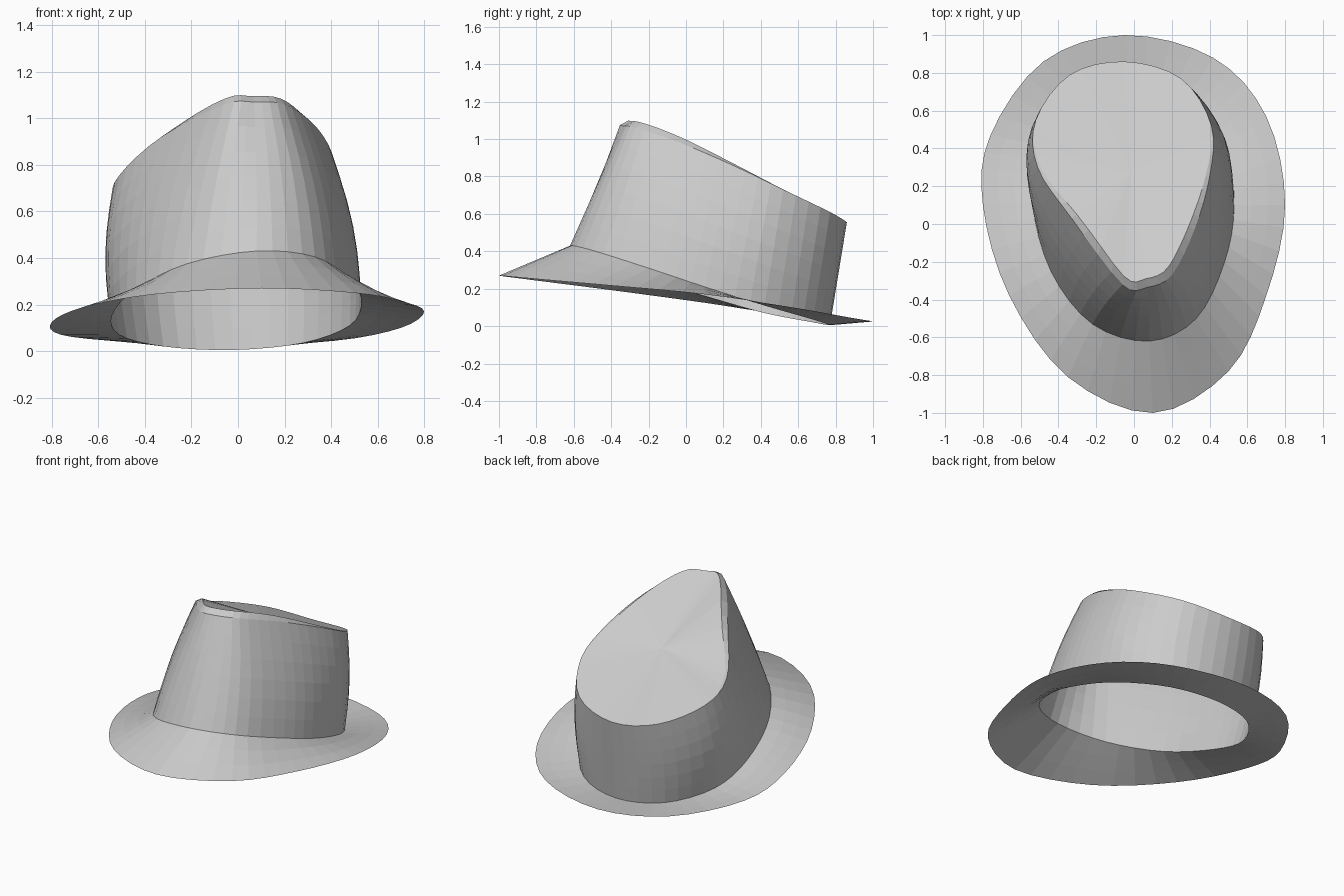
import bpy
import bmesh
import math
from mathutils import Vector

default_cube = bpy.data.objects.get("Cube")
if default_cube:
    bpy.data.objects.remove(default_cube, do_unlink=True)

STEPS = 4  # subdivisions between neighbouring control points

# Outlines, each starting at the front and running round by the left side
RIM = [(.1, -1, .27), (.5, -.78, .25), (.7, -.38, .215), (.8, .1, .17),
       (.7, .57, .1), (.42, .88, .045), (-.05, 1, .025), (-.48, .86, .04),
       (-.76, .47, .07), (-.8, .1, .125), (-.66, -.38, .19), (-.35, -.81, .245)]
BASE = [(.08, -.62, .43), (.33, -.5, .405), (.48, -.2, .31), (.53, .1, .21),
        (.48, .42, .11), (.28, .68, .035), (-.02, .77, .005), (-.32, .68, .02),
        (-.51, .42, .07), (-.54, .12, .155), (-.44, -.25, .265), (-.22, -.53, .375)]
TOP = [(.07, -.335, 1.07), (.2, -.27, 1.06), (.32, -.03, .98), (.4, .25, .86),
       (.41, .52, .73), (.25, .77, .61), (-.05, .86, .555), (-.34, .79, .59),
       (-.52, .55, .67), (-.51, .3, .755), (-.33, .03, .92), (-.06, -.32, 1.06)]


def closed_curve(points):
    """Smooth closed loop through the control points."""
    pts = [Vector(p) for p in points]
    n = len(pts)
    loop = []
    for i in range(n):
        a, b, c, d = (pts[(i + k) % n] for k in (-1, 0, 1, 2))
        for s in range(STEPS):
            t = s / STEPS
            loop.append(0.5 * (2 * b + (c - a) * t
                               + (2 * a - 5 * b + 4 * c - d) * t * t
                               + (3 * b - a - 3 * c + d) * t ** 3))
    return loop


def centre_of(loop):
    return sum(loop, Vector()) / len(loop)


def blend(outer, inner, rows, bulge=0.0):
    """Rows of loops between two outlines, swelling sideways by bulge."""
    result = []
    for r in range(rows + 1):
        t = r / rows
        row = []
        for a, b in zip(outer, inner):
            p = a.lerp(b, t)
            p.x += bulge * math.sin(math.pi * t) * max(-1, min(1, a.x * 2))
            row.append(p)
        result.append(row)
    return result


def make_object(name, loops, material, tip=None):
    """Skin a stack of loops, optionally closing the last one at a point."""
    bm = bmesh.new()
    rings = [[bm.verts.new(p) for p in loop] for loop in loops]
    n = len(rings[0])
    for low, high in zip(rings, rings[1:]):
        for i in range(n):
            j = (i + 1) % n
            bm.faces.new((low[i], low[j], high[j], high[i]))
    if tip is not None:
        point = bm.verts.new(tip)
        for i in range(n):
            bm.faces.new((rings[-1][i], rings[-1][(i + 1) % n], point))
    mesh = bpy.data.meshes.new(name)
    bm.to_mesh(mesh)
    bm.free()
    mesh.materials.append(material)
    obj = bpy.data.objects.new(name, mesh)
    bpy.context.collection.objects.link(obj)
    return obj


def make_material(name, colour):
    mat = bpy.data.materials.new(name)
    mat.use_nodes = True
    mat.diffuse_color = colour
    mat.node_tree.nodes["Principled BSDF"].inputs["Base Color"].default_value = colour
    return mat


felt = make_material("light grey felt", (.6, .6, .6, 1))
rim, base, top = (closed_curve(p) for p in (RIM, BASE, TOP))

# Brim: sloping ring, raised over the front
make_object("brim", blend(rim, base, 3), felt)

# Crown wall: tapers to the slanted top edge, open underneath
make_object("crown_wall", blend(base, top, 6, bulge=.03), felt)

# Crown top: narrow sloping border at the front and sides, then a shallow dip
middle = centre_of(top)
border = []
for p in top:
    weight = max(0, min(1, (.6 - p.y) / .8))
    q = p + (middle - p).normalized() * .05 * weight
    q.z = p.z + .025 * weight
    border.append(q)
tip = centre_of(border) - Vector((0, 0, .02))
dish = [[p.lerp(tip, t) for p in border] for t in (.3, .65)]
make_object("crown_top", [top, border] + dish, felt, tip)
